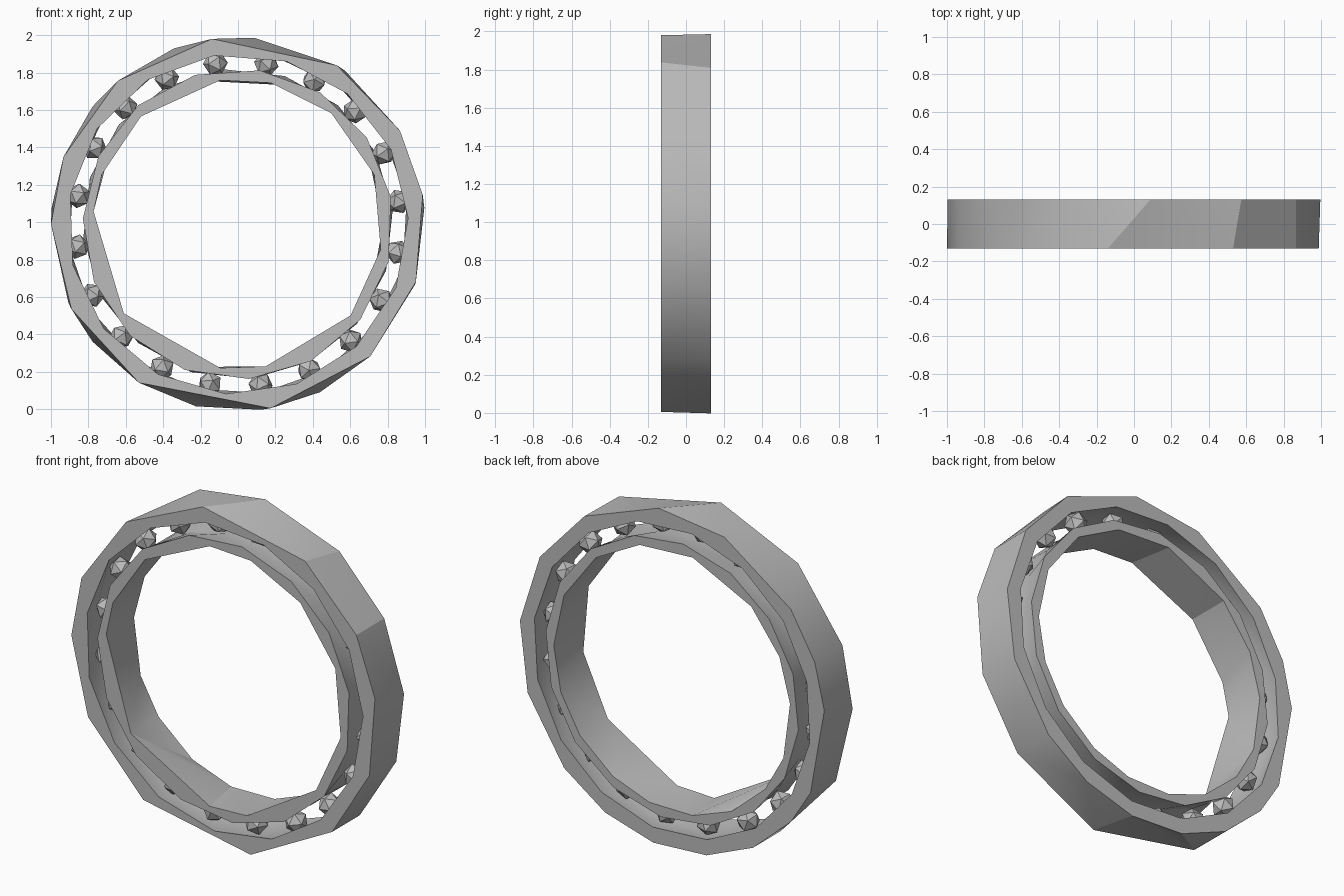
import bpy, bmesh, math, random
from mathutils import Euler

if "Cube" in bpy.data.objects:
    bpy.data.objects.remove(bpy.data.objects["Cube"])

random.seed(4)
CENTRE_Z = 0.99
HALF_WIDTH = 0.13

steel = bpy.data.materials.new("steel_grey")
steel.use_nodes = True
steel.diffuse_color = (0.5, 0.5, 0.5, 1)
steel.node_tree.nodes["Principled BSDF"].inputs["Base Color"].default_value = (0.5, 0.5, 0.5, 1)


def finish(bm, name, smooth_angle):
    bmesh.ops.recalc_face_normals(bm, faces=bm.faces)
    mesh = bpy.data.meshes.new(name)
    bm.to_mesh(mesh)
    bm.free()
    mesh.materials.append(steel)
    obj = bpy.data.objects.new(name, mesh)
    bpy.context.collection.objects.link(obj)
    if smooth_angle:
        bpy.ops.object.select_all(action='DESELECT')
        obj.select_set(True)
        bpy.context.view_layer.objects.active = obj
        bpy.ops.object.shade_smooth_by_angle(angle=math.radians(smooth_angle))
    return obj


def even(count, offset):
    return [offset + 360 * k / count for k in range(count)]


def zip_loops(bm, a, b):
    """Triangulate between two closed loops with different corner counts."""
    i = j = 0
    n, m = len(a), len(b)
    while i < n or j < m:
        next_a = a[(i + 1) % n][0] + 360 * ((i + 1) // n)
        next_b = b[(j + 1) % m][0] + 360 * ((j + 1) // m)
        va, vb = a[i % n][1], b[j % m][1]
        if j >= m or (i < n and next_a <= next_b):
            bm.faces.new((va, vb, a[(i + 1) % n][1]))
            i += 1
        else:
            bm.faces.new((va, vb, b[(j + 1) % m][1]))
            j += 1


def race(name, loops):
    """Closed ring lofted through loops of (y, radius, corner angles)."""
    bm = bmesh.new()
    rings = []
    for y, radius, angles in loops:
        ring = []
        for deg in sorted(d % 360 for d in angles):
            t = math.radians(deg)
            ring.append((deg, bm.verts.new((radius * math.cos(t), y, CENTRE_Z + radius * math.sin(t)))))
        rings.append(ring)
    for k, ring in enumerate(rings):
        zip_loops(bm, ring, rings[(k + 1) % len(rings)])
    return finish(bm, name, 25)


# Outer race: faceted rim, grooved inside
rim_front = [9, 30, 58, 98, 130, 159, 180, 207, 238, 280, 315, 342]
rim_back = [5, 30, 55, 85, 110, 141, 159, 175, 205, 219, 238, 257, 277, 296, 315, 341]
race("outer_race", [
    (-HALF_WIDTH, 1.0, rim_front),
    (HALF_WIDTH, 1.0, rim_back),
    (HALF_WIDTH, 0.91, even(16, 8)),
    (0, 0.93, even(20, 8)),
    (-HALF_WIDTH, 0.91, even(15, 2)),
])

# Inner race: faceted bore, grooved outside
bore_front = [20, 50, 77, 97, 132, 160, 175, 218, 263, 281, 321, 350]
bore_back = [0, 24, 50, 74, 100, 132, 155, 175, 200, 218, 240, 260, 281, 300, 321, 340]
race("inner_race", [
    (-HALF_WIDTH, 0.775, bore_front),
    (HALF_WIDTH, 0.775, bore_back),
    (HALF_WIDTH, 0.83, even(16, 5)),
    (0, 0.805, even(20, 5)),
    (-HALF_WIDTH, 0.83, even(15, 10)),
])

# Rolling balls, coarse and randomly turned
for k, deg in enumerate(even(20, 98)):
    t = math.radians(deg)
    bm = bmesh.new()
    bmesh.ops.create_icosphere(bm, subdivisions=1, radius=0.067)
    ball = finish(bm, f"ball_{k + 1}", 0)
    ball.location = (0.868 * math.cos(t), 0, CENTRE_Z + 0.868 * math.sin(t))
    ball.rotation_euler = Euler([random.uniform(0, math.tau) for _ in range(3)])
